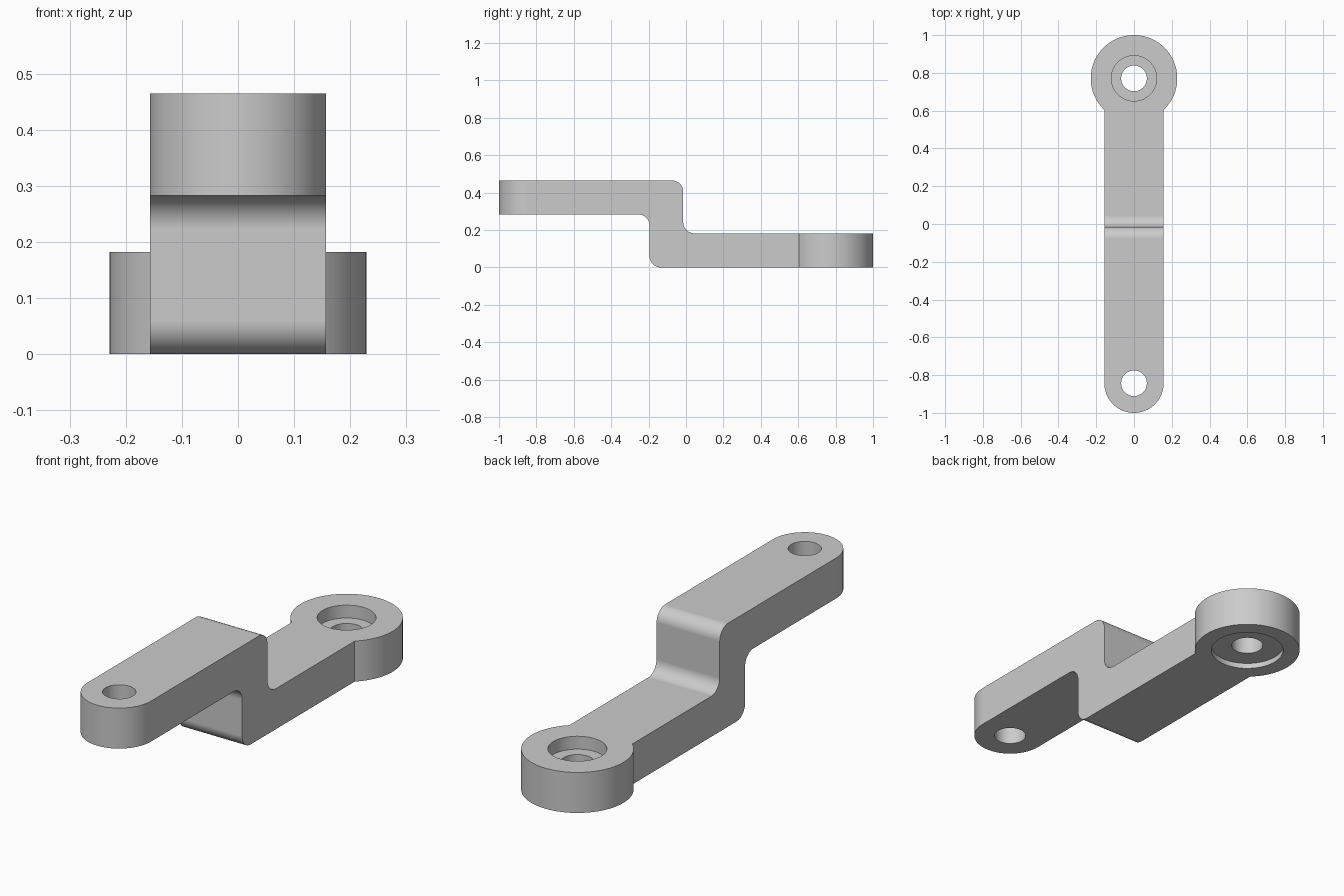
import bpy
import bmesh
from math import sin, cos, pi, sqrt, atan2
from mathutils import Vector

if "Cube" in bpy.data.objects:
    bpy.data.objects.remove(bpy.data.objects["Cube"], do_unlink=True)

THICK, TOP = 0.182, 0.465            # plate thickness, overall height
HALF, BOSS = 0.157, 0.229            # arm half width, boss radius
FRONT_Y, BOSS_Y = -1 + HALF, 1 - BOSS
WALL_FRONT, WALL_BACK = -0.195, -0.015
FILLET, HOLE = 0.06, 0.068

grey = bpy.data.materials.new("grey metal")
grey.use_nodes = True
grey.diffuse_color = (0.6, 0.6, 0.6, 1)
grey.node_tree.nodes["Principled BSDF"].inputs["Base Color"].default_value = (0.6, 0.6, 0.6, 1)


def arc(cx, cy, r, start, end, steps):
    angles = [start + (end - start) * i / steps for i in range(steps + 1)]
    return [(cx + r * cos(a), cy + r * sin(a)) for a in angles]


def prism(name, points, direction):
    """Extrude a closed outline of 3D points along a direction."""
    bm = bmesh.new()
    face = bm.faces.new([bm.verts.new(p) for p in points])
    moved = bmesh.ops.extrude_face_region(bm, geom=[face])["geom"]
    verts = [g for g in moved if isinstance(g, bmesh.types.BMVert)]
    bmesh.ops.translate(bm, verts=verts, vec=Vector(direction))
    bmesh.ops.recalc_face_normals(bm, faces=bm.faces)
    mesh = bpy.data.meshes.new(name)
    bm.to_mesh(mesh)
    bm.free()
    mesh.materials.append(grey)
    obj = bpy.data.objects.new(name, mesh)
    bpy.context.collection.objects.link(obj)
    return obj


def combine(target, tool, operation):
    tool.hide_render = True
    mod = target.modifiers.new("cut", "BOOLEAN")
    mod.operation, mod.solver, mod.object = operation, "EXACT", tool
    bpy.context.view_layer.objects.active = target
    bpy.ops.object.modifier_apply(modifier=mod.name)
    bpy.data.objects.remove(tool, do_unlink=True)


def drill(target, y, r, low, high):
    ring = arc(0, y, r, 0, 2 * pi, 64)[:-1]
    tool = prism("drill", [(px, py, low) for px, py in ring], (0, 0, high - low))
    combine(target, tool, "DIFFERENCE")


# Stepped side profile with four rounded bends
f, q = FILLET, pi / 2
under = TOP - THICK
side = [(-1.2, under)]
side += arc(WALL_FRONT - f, under - f, f, q, 0, 12)
side += arc(WALL_FRONT + f, f, f, pi, 3 * q, 12)
side += [(1.2, 0), (1.2, THICK)]
side += arc(WALL_BACK + f, THICK + f, f, 3 * q, pi, 12)
side += arc(WALL_BACK - f, TOP - f, f, 0, q, 12)
side += [(-1.2, TOP)]
arm = prism("offset_arm", [(-0.4, y, z) for y, z in side], (0.8, 0, 0))

# Plan outline: rounded front end, straight sides, round boss at the back
join = atan2(-sqrt(BOSS ** 2 - HALF ** 2), HALF)
plan = arc(0, FRONT_Y, HALF, -pi, 0, 40) + arc(0, BOSS_Y, BOSS, join, pi - join, 72)
outline = prism("plan_outline", [(x, y, -0.1) for x, y in plan], (0, 0, 0.8))
combine(arm, outline, "INTERSECT")

# Bolt holes, and a recess on each face of the boss
drill(arm, FRONT_Y, HOLE, -0.1, 0.6)
drill(arm, BOSS_Y, HOLE, -0.1, 0.6)
drill(arm, BOSS_Y, 0.12, THICK - 0.058, 0.6)
drill(arm, BOSS_Y, 0.157, -0.1, 0.025)

# Smooth bends with crisp rims
bpy.ops.object.select_all(action="DESELECT")
arm.select_set(True)
bpy.context.view_layer.objects.active = arm
bpy.ops.object.shade_smooth_by_angle(angle=pi / 6)
weighted = arm.modifiers.new("even shading", "WEIGHTED_NORMAL")
weighted.keep_sharp = True
